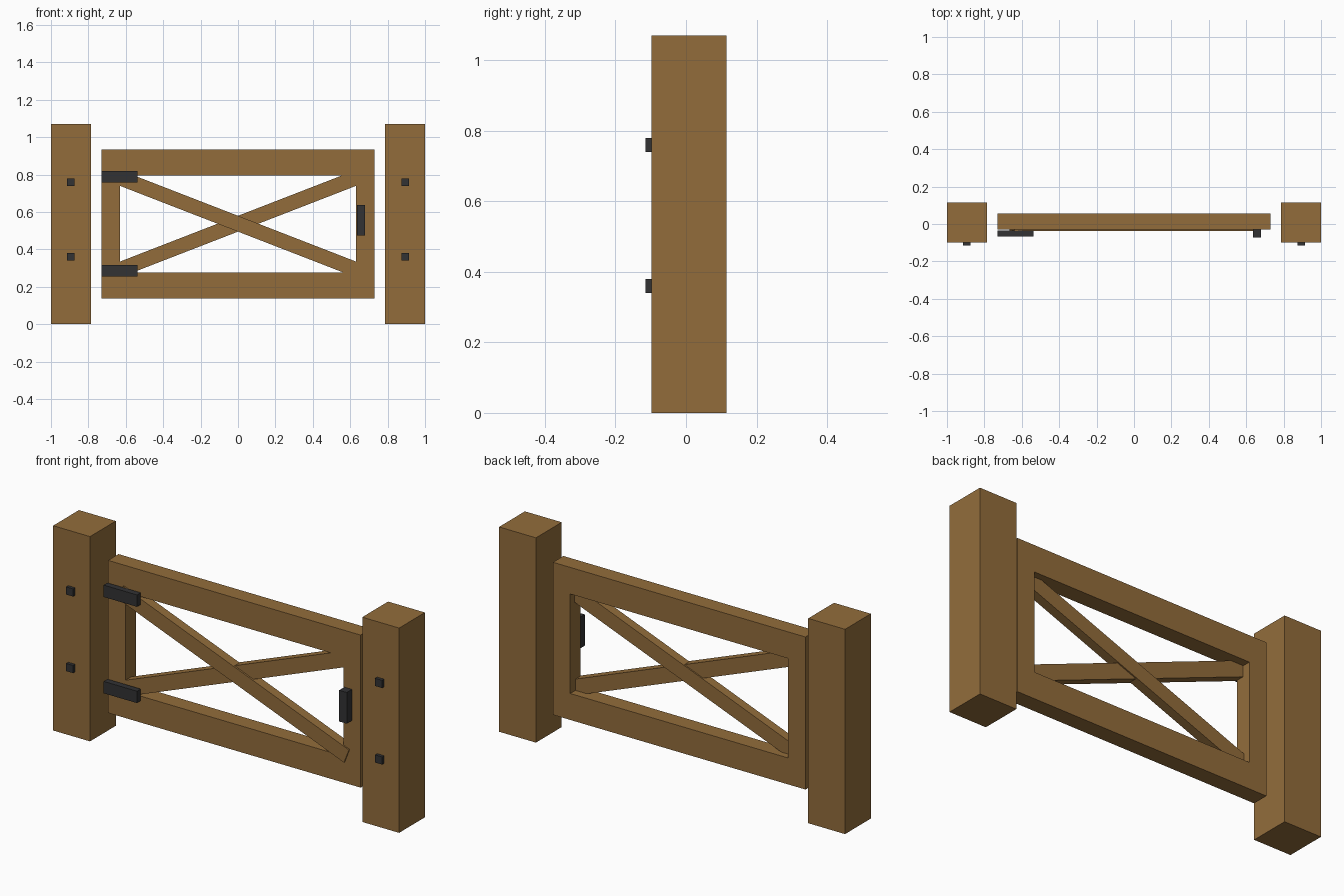
import bpy, math

if "Cube" in bpy.data.objects:
    bpy.data.objects.remove(bpy.data.objects["Cube"])


def material(name, rgb):
    m = bpy.data.materials.new(name)
    m.diffuse_color = (*rgb, 1)
    m.use_nodes = True
    m.node_tree.nodes["Principled BSDF"].inputs["Base Color"].default_value = m.diffuse_color
    return m


WOOD = material("brown wood", (0.29, 0.152, 0.044))
IRON = material("dark iron", (0.032, 0.032, 0.034))


def box(name, x, y, z, mat, angle=0):
    """Box from (min, max) ranges, optionally turned about the y axis."""
    rs = (x, y, z)
    bpy.ops.mesh.primitive_cube_add(size=1, location=[(a + b) / 2 for a, b in rs])
    o = bpy.context.object
    o.name = name
    o.scale = [b - a for a, b in rs]
    o.rotation_euler = (0, angle, 0)
    o.data.materials.append(mat)
    return o


FRAME_Y = (-0.03, 0.056)

for side, s in (("left", -1), ("right", 1)):
    # posts with bolt heads
    box(side + "_post", sorted((s * 0.787, s * 1.0)), (-0.098, 0.115), (0, 1.07), WOOD)
    for i, z in enumerate((0.36, 0.76)):
        box(f"{side}_bolt_{i}", (s * 0.893 - 0.02, s * 0.893 + 0.02),
            (-0.115, -0.095), (z - 0.02, z + 0.02), IRON)
    # gate stiles between the rails
    box(side + "_stile", sorted((s * 0.63, s * 0.73)), FRAME_Y, (0.275, 0.796), WOOD)

# gate rails
box("bottom_rail", (-0.73, 0.73), FRAME_Y, (0.138, 0.276), WOOD)
box("top_rail", (-0.73, 0.73), FRAME_Y, (0.796, 0.935), WOOD)

# crossed braces, the falling one slightly proud of the frame
tilt = math.radians(21.2)
box("front_brace", (-0.70, 0.70), (-0.037, 0.013), (0.4975, 0.5765), WOOD, tilt)
box("rear_brace", (-0.70, 0.70), (-0.028, 0.020), (0.4975, 0.5765), WOOD, -tilt)

# hinges and latch
for i, z in enumerate((0.286, 0.789)):
    box(f"hinge_{i}", (-0.73, -0.537), (-0.067, -0.036), (z - 0.031, z + 0.031), IRON)
box("latch", (0.636, 0.68), (-0.073, -0.029), (0.475, 0.638), IRON)
